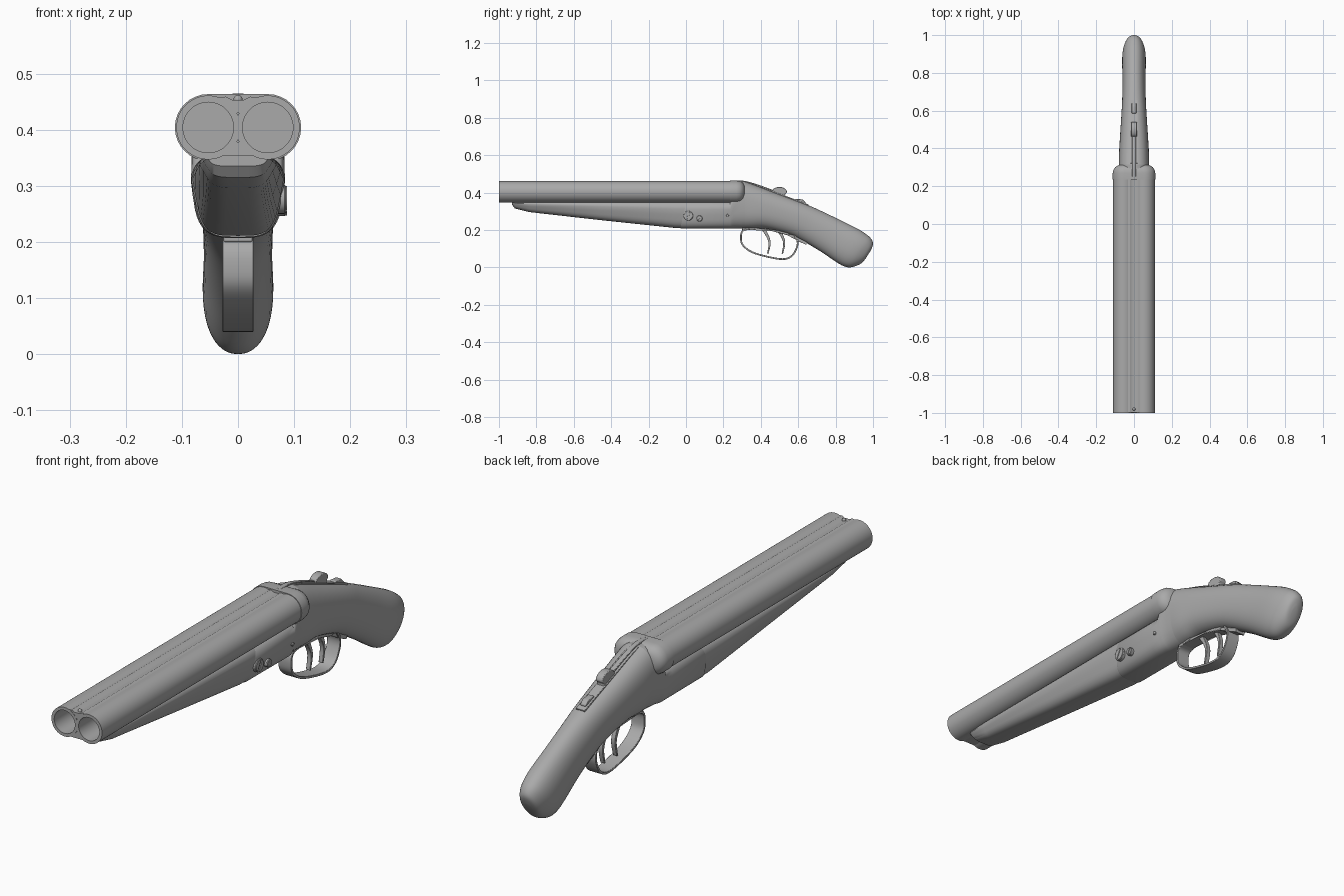
import bpy, bmesh, math
from mathutils import Vector, Matrix

if "Cube" in bpy.data.objects:
    bpy.data.objects.remove(bpy.data.objects["Cube"])

GREY = bpy.data.materials.new("dark_grey")
GREY.diffuse_color = (0.4, 0.4, 0.4, 1)
GREY.use_nodes = True
GREY.node_tree.nodes["Principled BSDF"].inputs["Base Color"].default_value = GREY.diffuse_color


def finish(bm, name, angle=35, bevel=0):
    bmesh.ops.recalc_face_normals(bm, faces=bm.faces)
    me = bpy.data.meshes.new(name)
    bm.to_mesh(me)
    bm.free()
    me.materials.append(GREY)
    ob = bpy.data.objects.new(name, me)
    bpy.context.collection.objects.link(ob)
    bpy.ops.object.select_all(action='DESELECT')
    ob.select_set(True)
    bpy.context.view_layer.objects.active = ob
    bpy.ops.object.shade_smooth_by_angle(angle=math.radians(angle))
    if bevel:
        m = ob.modifiers.new("soft_edges", 'BEVEL')
        m.width, m.segments = bevel, 2
    return ob


def spline(rows, n=5):
    """Catmull-Rom through rows of numbers."""
    out = []
    for i in range(len(rows) - 1):
        p = [rows[max(0, min(len(rows) - 1, i + k))] for k in (-1, 0, 1, 2)]
        for s in range(n):
            t = s / n
            out.append(tuple(0.5 * (2 * b + (c - a) * t + (2 * a - 5 * b + 4 * c - d) * t * t
                                    + (3 * b - a - 3 * c + d) * t ** 3) for a, b, c, d in zip(*p)))
    return out + [tuple(rows[-1])]


def skin(name, rings, angle=35, closed=False):
    bm = bmesh.new()
    vr = [[bm.verts.new(p) for p in r] for r in rings]
    pairs = list(zip(vr, vr[1:])) + ([(vr[-1], vr[0])] if closed else [])
    for a, b in pairs:
        for i in range(len(a)):
            j = (i + 1) % len(a)
            bm.faces.new((a[i], a[j], b[j], b[i]))
    if not closed:
        bm.faces.new(vr[0])
        bm.faces.new(vr[-1])
    return finish(bm, name, angle)


def loft(name, stations, seg=40):
    """Stations: top y, top z, bottom y, bottom z, half width, squareness, taper to bottom."""
    rings = []
    for ty, tz, by, bz, hw, e, taper in stations:
        ring = []
        for i in range(seg):
            a = math.tau * i / seg
            c, s = math.cos(a), math.sin(a)
            u = math.copysign(abs(c) ** (2 / e), c)
            v = math.copysign(abs(s) ** (2 / e), s) / 2 + 0.5
            u *= 1 - taper * max(0, 0.7 - v)
            ring.append((hw * u, by + (ty - by) * v, bz + (tz - bz) * v))
        rings.append(ring)
    return skin(name, rings)


def prism(name, pts, hw, x=0, bevel=0.003):
    """Side outline (y, z) given thickness across x."""
    bm = bmesh.new()
    f = bm.faces.new([bm.verts.new((x - hw, y, z)) for y, z in pts])
    ext = bmesh.ops.extrude_face_region(bm, geom=[f])
    bmesh.ops.translate(bm, vec=(2 * hw, 0, 0),
                        verts=[v for v in ext['geom'] if isinstance(v, bmesh.types.BMVert)])
    return finish(bm, name, 40, bevel)


def ribbon(name, path, thick, hw, taper=1.0):
    p = [Vector(q) for q in spline(path)]
    left, right = [], []
    for i, q in enumerate(p):
        d = (p[min(i + 1, len(p) - 1)] - p[max(i - 1, 0)]).normalized()
        w = thick / 2 * (1 + (taper - 1) * i / (len(p) - 1))
        n = Vector((-d.y, d.x)) * w
        left.append(q + n)
        right.append(q - n)
    return prism(name, [tuple(q) for q in left + right[::-1]], hw, bevel=0.0015)


def disc(name, y, z, r, x0, x1):
    bm = bmesh.new()
    bmesh.ops.create_cone(bm, cap_ends=True, segments=24, radius1=r, radius2=r, depth=x1 - x0,
                          matrix=Matrix.Translation(((x0 + x1) / 2, y, z)) @ Matrix.Rotation(math.pi / 2, 4, 'Y'))
    return finish(bm, name, 35, 0.002)


BX, BZ, BR = 0.053, 0.404, 0.057

# Two hollow barrels
for side, label in ((-1, "left"), (1, "right")):
    prof = [(-1, 0.045), (-1, BR), (0.25, BR), (0.25, 0.045)]
    rings = [[(side * BX + r * math.cos(math.tau * i / 48), y, BZ + r * math.sin(math.tau * i / 48))
              for i in range(48)] for y, r in prof]
    skin(label + "_barrel", rings, closed=True)


# Ribs joining the barrels above and below, and the front bead
def rib(name, sect, y0, y1):
    skin(name, [[(x, y, z) for x, z in sect] for y in (y0, y1)])


rib("top_rib", [(-0.035, 0.457), (-0.022, 0.459), (-0.01, 0.453), (0.01, 0.453),
                (0.022, 0.459), (0.035, 0.457), (0.012, 0.43), (-0.012, 0.43)], -0.999, 0.25)
rib("bottom_rib", [(-0.035, 0.353), (0.035, 0.353), (0.008, 0.378), (-0.008, 0.378)], -0.999, 0.1)
bm = bmesh.new()
bmesh.ops.create_uvsphere(bm, u_segments=16, v_segments=8, radius=0.008,
                          matrix=Matrix.Translation((0, -0.98, 0.454)))
finish(bm, "front_bead")

# Breech block: rounded stadium closing off the barrels
rings = []
for y, r in ((0.235, 0.0595), (0.27, 0.0595), (0.287, 0.057), (0.301, 0.05), (0.311, 0.038), (0.316, 0.02)):
    ring = []
    for s in (1, -1):
        for i in range(17):
            a = -math.pi / 2 + math.pi * i / 16
            ring.append((s * (BX * (0.6 + 0.4 * r / 0.0595) + r * math.cos(a)), y, BZ + s * r * math.sin(a)))
    rings.append(ring)
skin("breech", rings)

# Wooden fore-end under the barrels
loft("fore_end", [(-0.93, 0.356, -0.93, 0.335, 0.055, 4, 0.3), (-0.91, 0.356, -0.915, 0.315, 0.062, 4, 0.4),
                  (-0.83, 0.356, -0.84, 0.296, 0.069, 4, 0.5), (-0.45, 0.356, -0.45, 0.252, 0.076, 4, 0.45),
                  (-0.06, 0.356, -0.06, 0.211, 0.082, 4, 0.35), (0.02, 0.356, 0.02, 0.211, 0.082, 4, 0.35)])

# Receiver
loft("receiver", [(0.0, 0.356, -0.03, 0.209, 0.081, 3.8, 0.34), (0.004, 0.356, -0.024, 0.207, 0.084, 3.8, 0.34),
                  (0.2, 0.356, 0.19, 0.207, 0.085, 3.6, 0.3), (0.236, 0.358, 0.236, 0.207, 0.085, 3.4, 0.25),
                  (0.255, 0.43, 0.255, 0.207, 0.084, 3.1, 0.2),
                  (0.29, 0.459, 0.29, 0.207, 0.083, 2.8, 0.15), (0.315, 0.459, 0.315, 0.207, 0.082, 2.6, 0.1)])

# Stock and pistol grip with rounded butt
loft("grip_stock", spline([
    (0.315, 0.459, 0.315, 0.207, 0.082, 2.6, 0.1), (0.37, 0.440, 0.36, 0.207, 0.080, 2.5, 0),
    (0.47, 0.402, 0.43, 0.206, 0.075, 2.4, 0), (0.63, 0.342, 0.55, 0.176, 0.066, 2.3, 0),
    (0.72, 0.303, 0.63, 0.138, 0.062, 2.2, 0), (0.83, 0.25, 0.72, 0.085, 0.061, 2.2, 0),
    (0.92, 0.205, 0.80, 0.031, 0.063, 2.2, 0), (0.965, 0.176, 0.845, 0.006, 0.060, 2.2, 0),
    (0.99, 0.153, 0.885, 0.001, 0.051, 2.2, 0), (1.0, 0.125, 0.935, 0.02, 0.035, 2.1, 0),
    (0.988, 0.09, 0.962, 0.05, 0.012, 2, 0)], 4))

# Trigger guard, its rear tang, and the two triggers
ribbon("trigger_guard", [(0.37, 0.208), (0.305, 0.197), (0.294, 0.15), (0.31, 0.112), (0.37, 0.075),
                         (0.5, 0.045), (0.56, 0.057), (0.59, 0.1), (0.596, 0.14), (0.575, 0.18)],
       0.009, 0.028)
ribbon("guard_tang", [(0.55, 0.177), (0.6, 0.15), (0.645, 0.128)], 0.016, 0.022)
prism("trigger_plate", [(0.3, 0.22), (0.3, 0.2), (0.44, 0.199), (0.55, 0.17), (0.56, 0.19)], 0.026)
for y, label in ((0.405, "front"), (0.483, "rear")):
    ribbon(label + "_trigger", [(y, 0.215), (y + 0.027, 0.175), (y + 0.042, 0.13), (y + 0.032, 0.073)],
           0.02, 0.009, 0.35)

# Top lever, thumb piece and safety catch
ribbon("top_tang", [(0.32, 0.453), (0.38, 0.434), (0.47, 0.4), (0.56, 0.367), (0.655, 0.331)], 0.01, 0.019)
ribbon("top_lever", [(0.25, 0.458), (0.31, 0.457), (0.38, 0.438), (0.48, 0.402)], 0.012, 0.010)
prism("lever_thumb_piece", spline([(0.46, 0.39), (0.464, 0.415), (0.48, 0.427), (0.505, 0.43),
                                   (0.53, 0.421), (0.54, 0.403), (0.53, 0.39), (0.535, 0.365)], 3), 0.015)
prism("safety_catch", [(0.575, 0.355), (0.59, 0.367), (0.625, 0.363), (0.64, 0.348), (0.635, 0.33), (0.58, 0.34)], 0.012)

# Right-side screws with slots, and pin
for name, y, z, r in (("large_screw", 0.012, 0.276, 0.026), ("small_screw", 0.072, 0.262, 0.016)):
    disc(name + "_collar", y, z, r, 0.06, 0.0845)
    for s, half_name in ((1, "_upper"), (-1, "_lower")):
        # two half-discs leave a slot between them
        arc = [math.pi * i / 10 for i in range(11)]
        half = [(r * 0.9 * math.cos(a), s * (0.12 * r + r * 0.78 * math.sin(a))) for a in arc]
        t = math.radians(60)
        prism(name + half_name,
              [(y + u * math.cos(t) - v * math.sin(t), z + u * math.sin(t) + v * math.cos(t)) for u, v in half],
              0.004, 0.0835, 0.0008)
disc("receiver_pin", 0.222, 0.278, 0.007, 0.07, 0.0855)
